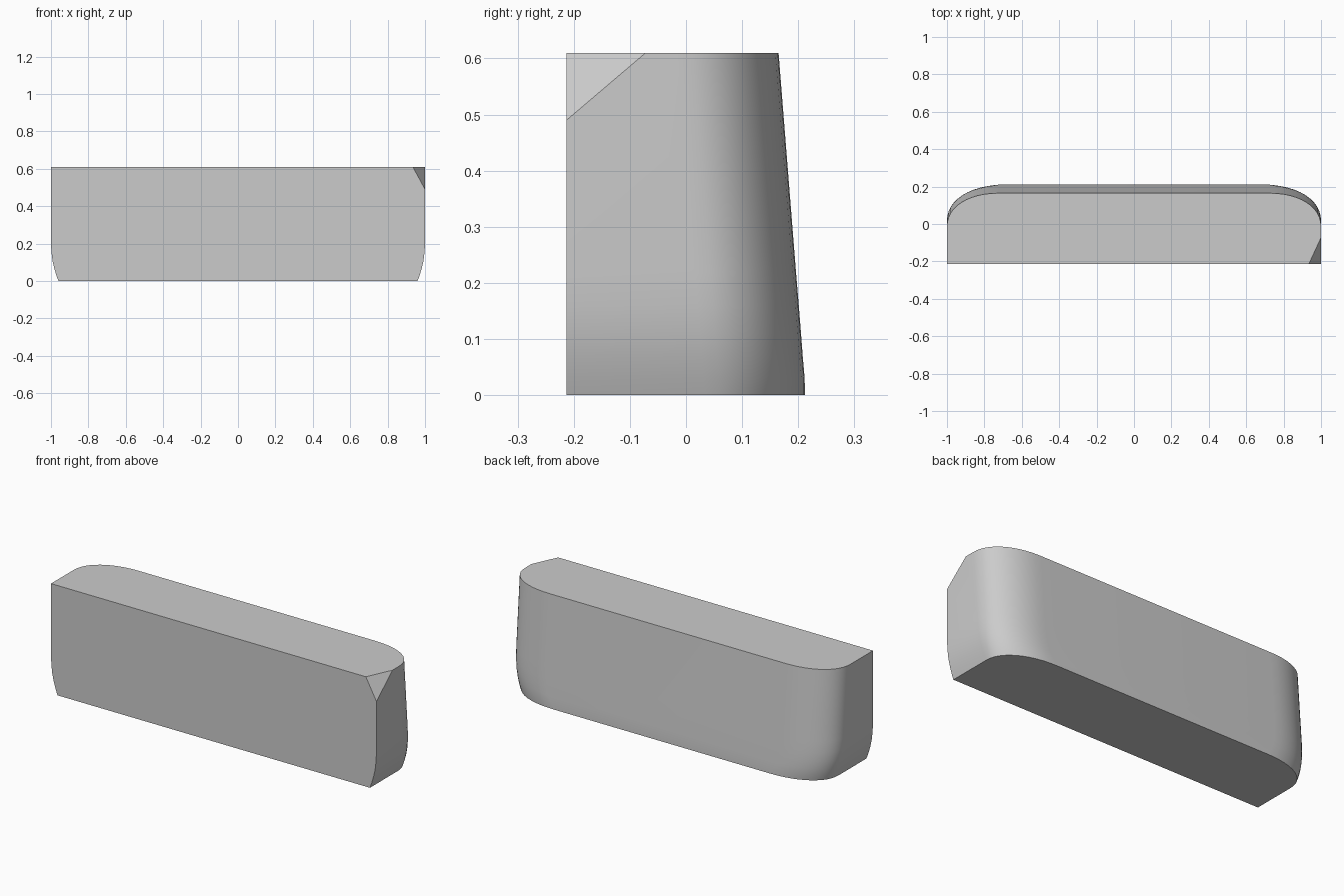
import bpy, bmesh, math
from mathutils import Vector

if "Cube" in bpy.data.objects:
    bpy.data.objects.remove(bpy.data.objects["Cube"])

FRONT, HEIGHT, STEPS = -0.213, 0.61, 12

# Levels: height, half width, back y, corner radius in x and y
LEVELS = [(0.0, 0.96, 0.212, 0.30, 0.18), (0.03, 0.971, 0.2115, 0.29, 0.18),
          (0.07, 0.983, 0.208, 0.28, 0.18), (0.11, 0.992, 0.205, 0.28, 0.18),
          (0.16, 0.998, 0.201, 0.28, 0.18), (0.22, 1.0, 0.196, 0.28, 0.18),
          (HEIGHT, 1.0, 0.165, 0.28, 0.18)]


def outline(z, w, back, rx, ry):
    """Flat front with two rounded back corners."""
    half = [(w, FRONT)]
    for i in range(STEPS + 1):
        a = math.pi / 2 * i / STEPS
        half.append((w - rx + rx * max(math.cos(a), 0) ** 0.93,
                     back - ry + ry * math.sin(a) ** 0.93))
    return [(x, y, z) for x, y in half] + [(-x, y, z) for x, y in reversed(half)]


# Tapered body lofted through the levels
bm = bmesh.new()
rings = [[bm.verts.new(p) for p in outline(*lv)] for lv in LEVELS]
n = len(rings[0])
for lo, hi in zip(rings, rings[1:]):
    for i in range(n - 1):
        j = i + 1
        bm.faces.new((lo[i], lo[j], hi[j], hi[i]))
bm.faces.new(list(reversed(rings[0])))
bm.faces.new(rings[-1])
# One flat front face
bm.faces.new([r[-1] for r in rings] + [r[0] for r in reversed(rings)])

# Clipped corner at the top front right
a, b, c = (Vector((0.935, FRONT, HEIGHT)), Vector((1, FRONT, 0.49)),
           Vector((1, -0.072, HEIGHT)))
normal = (b - a).cross(c - a)
if normal.x < 0:
    normal.negate()
cut = bmesh.ops.bisect_plane(bm, geom=bm.verts[:] + bm.edges[:] + bm.faces[:],
                             plane_co=a, plane_no=normal, clear_outer=True)
edges = [e for e in cut["geom_cut"] if isinstance(e, bmesh.types.BMEdge)]
bmesh.ops.holes_fill(bm, edges=edges, sides=0)
bmesh.ops.recalc_face_normals(bm, faces=bm.faces[:])

mesh = bpy.data.meshes.new("rounded_block")
bm.to_mesh(mesh)
bm.free()
block = bpy.data.objects.new("rounded_block", mesh)
bpy.context.collection.objects.link(block)
bpy.context.view_layer.objects.active = block
block.select_set(True)
bpy.ops.object.shade_smooth_by_angle(angle=math.radians(30))
